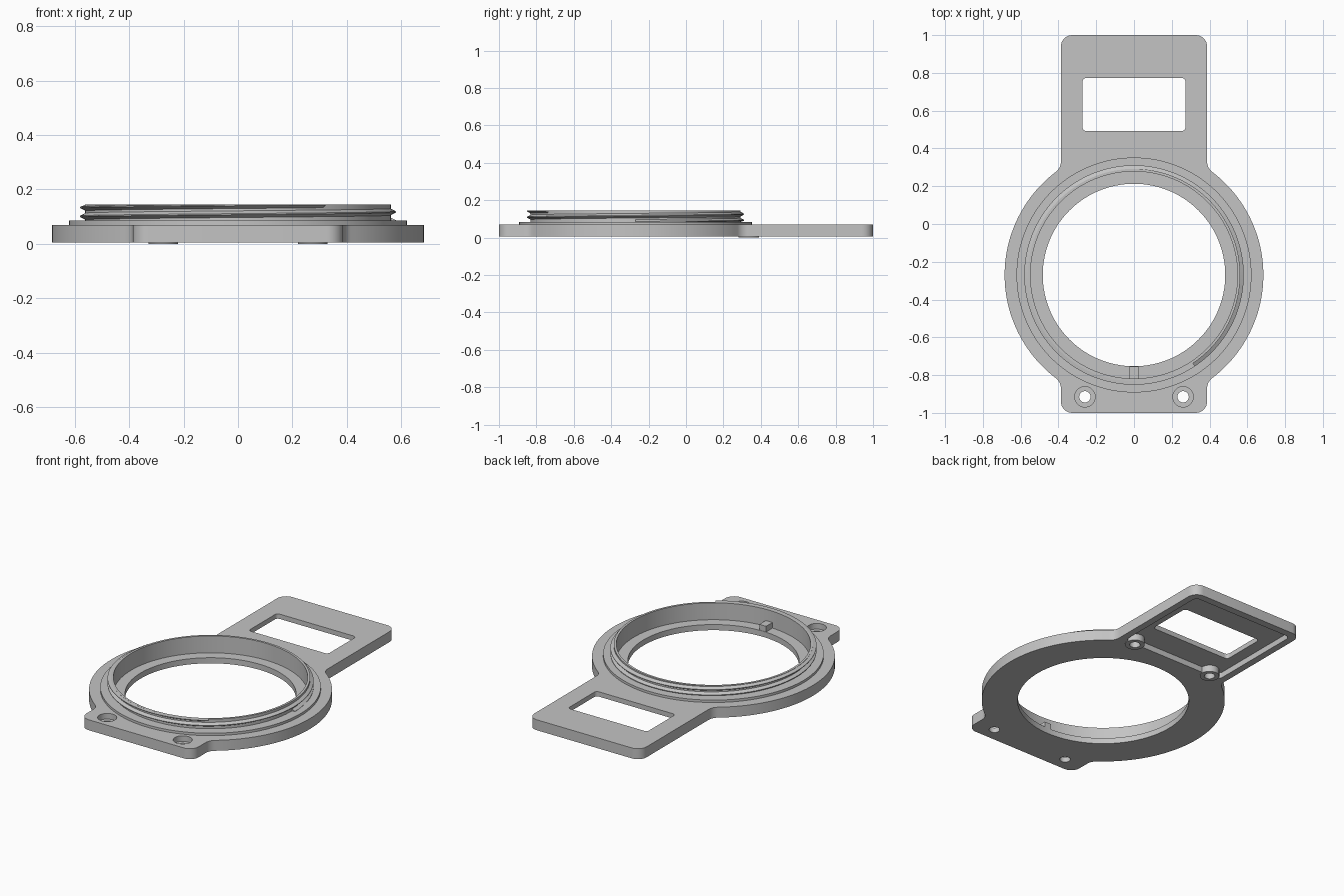
import bpy
import bmesh
from math import sin, cos, pi, sqrt, atan2, degrees, radians

if "Cube" in bpy.data.objects:
    bpy.data.objects.remove(bpy.data.objects["Cube"])

CY = -0.27            # ring centre
R_OUT, R_BORE, R_NECK = 0.685, 0.483, 0.548
HALF_W, FILLET, CORNER = 0.387, 0.07, 0.06
Z_BOTTOM, Z_LEDGE, Z_TOP, Z_NECK = 0.005, 0.04, 0.07, 0.145

grey = bpy.data.materials.new("plain grey")
grey.use_nodes = True
grey.diffuse_color = (0.55, 0.55, 0.55, 1)
grey.node_tree.nodes["Principled BSDF"].inputs["Base Color"].default_value = (0.55, 0.55, 0.55, 1)


def finish(name, bm):
    """Turn a bmesh into an object with the shared material."""
    bmesh.ops.remove_doubles(bm, verts=bm.verts, dist=1e-5)
    bmesh.ops.recalc_face_normals(bm, faces=bm.faces)
    mesh = bpy.data.meshes.new(name)
    bm.to_mesh(mesh)
    bm.free()
    mesh.materials.append(grey)
    ob = bpy.data.objects.new(name, mesh)
    bpy.context.collection.objects.link(ob)
    return ob


def smooth(ob):
    bpy.ops.object.select_all(action="DESELECT")
    ob.select_set(True)
    bpy.context.view_layer.objects.active = ob
    bpy.ops.object.shade_smooth_by_angle(angle=radians(30))


def arc(cx, cy, r, a0, a1, n):
    angles = [radians(a0 + (a1 - a0) * i / n) for i in range(n + 1)]
    return [(cx + r * cos(a), cy + r * sin(a)) for a in angles]


def rounded_rect(x, y0, y1, r):
    pts = []
    for cx, cy, a in ((x - r, y1 - r, 0), (r - x, y1 - r, 90),
                      (r - x, y0 + r, 180), (x - r, y0 + r, 270)):
        pts += arc(cx, cy, r, a, a + 90, 6)
    return pts


def circle(x, y, r, n=48):
    return arc(x, y, r, 0, 360, n)[:-1]


def prism(name, outline, z0, z1):
    bm = bmesh.new()
    face = bm.faces.new([bm.verts.new((x, y, z0)) for x, y in outline])
    out = bmesh.ops.extrude_face_region(bm, geom=[face], use_keep_orig=True)
    for v in out["geom"]:
        if isinstance(v, bmesh.types.BMVert):
            v.co.z = z1
    return finish(name, bm)


def lathe(name, profile, x, y, steps):
    """Spin a closed (radius, height) profile round a vertical axis."""
    bm = bmesh.new()
    rings = [[bm.verts.new((x + r * cos(2 * pi * i / steps), y + r * sin(2 * pi * i / steps), z))
              for r, z in profile] for i in range(steps)]
    n = len(profile)
    for i in range(steps):
        a, b = rings[i], rings[(i + 1) % steps]
        for j in range(n):
            k = (j + 1) % n
            bm.faces.new((a[j], b[j], b[k], a[k]))
    ob = finish(name, bm)
    smooth(ob)
    return ob


def cut(target, outline, z0, z1):
    cutter = prism("cutter", outline, z0, z1)
    cutter.hide_render = True
    mod = target.modifiers.new("cut", "BOOLEAN")
    mod.operation, mod.solver, mod.object = "DIFFERENCE", "EXACT", cutter
    bpy.ops.object.select_all(action="DESELECT")
    target.select_set(True)
    bpy.context.view_layer.objects.active = target
    bpy.ops.object.modifier_apply(modifier=mod.name)
    bpy.data.objects.remove(cutter)


# Base plate outline: rear arm, ring and front tab blended by fillets
fx = HALF_W + FILLET
fy = sqrt((R_OUT + FILLET) ** 2 - fx ** 2)
ang = degrees(atan2(fy, fx))
inset = HALF_W - CORNER
half = arc(inset, 1 - CORNER, CORNER, 90, 0, 8)
half += arc(fx, CY + fy, FILLET, 180, 180 + ang, 8)
half += arc(0, CY, R_OUT, ang, -ang, 56)[1:-1]
half += arc(fx, CY - fy, FILLET, 180 - ang, 180, 8)
half += arc(inset, CORNER - 1, CORNER, 0, -90, 8)
plate = prism("base_plate", half + [(-x, y) for x, y in reversed(half)], Z_BOTTOM, Z_TOP)

# Bore with ledge, arm window and underside pocket
cut(plate, circle(0, CY, R_BORE, 128), -0.1, 0.2)
cut(plate, circle(0, CY, R_NECK, 128), Z_LEDGE, 0.2)
cut(plate, rounded_rect(0.345, 0.335, 0.955, 0.03), -0.1, Z_LEDGE)
cut(plate, rounded_rect(0.273, 0.493, 0.773, 0.02), -0.1, 0.2)

# Counterbored front screw holes and blind boss holes
for side in (-1, 1):
    cut(plate, circle(side * 0.26, -0.915, 0.03), -0.1, 0.2)
    cut(plate, circle(side * 0.26, -0.915, 0.054), 0.035, 0.2)
    cut(plate, circle(side * 0.275, 0.335, 0.03), -0.1, 0.035)
smooth(plate)

# Bosses under the arm
for side, label in ((-1, "right"), (1, "left")):
    lathe(label + "_boss", [(0.03, 0), (0.055, 0), (0.055, 0.043), (0.03, 0.043)],
          side * 0.275, 0.335, 40)

# Collar: low step and upright neck
lathe("collar", [(R_NECK, Z_TOP), (0.622, Z_TOP), (0.622, 0.085), (0.562, 0.085),
                 (0.562, Z_NECK), (R_NECK, Z_NECK)], 0, CY, 128)

# Screw thread wound round the neck
bm = bmesh.new()
STEPS, TURNS, PITCH = 128, 1.85, 0.033
sections = []
for i in range(int(STEPS * TURNS) + 1):
    t = 2 * pi * i / STEPS
    z = 0.0845 + PITCH * i / STEPS
    sections.append([bm.verts.new((r * cos(t), CY + r * sin(t), min(max(z + dz, 0.083), Z_NECK)))
                     for r, dz in ((0.557, -0.015), (0.581, -0.002), (0.581, 0.002), (0.557, 0.015))])
for a, b in zip(sections, sections[1:]):
    for j in range(4):
        k = (j + 1) % 4
        bm.faces.new((a[j], b[j], b[k], a[k]))
bm.faces.new(sections[0])
bm.faces.new(sections[-1])
smooth(finish("screw_thread", bm))

# Locating key on the ledge
prism("locating_key", [(-0.023, -0.82), (0.023, -0.82), (0.023, -0.755), (-0.023, -0.755)],
      Z_LEDGE - 0.002, 0.075)
